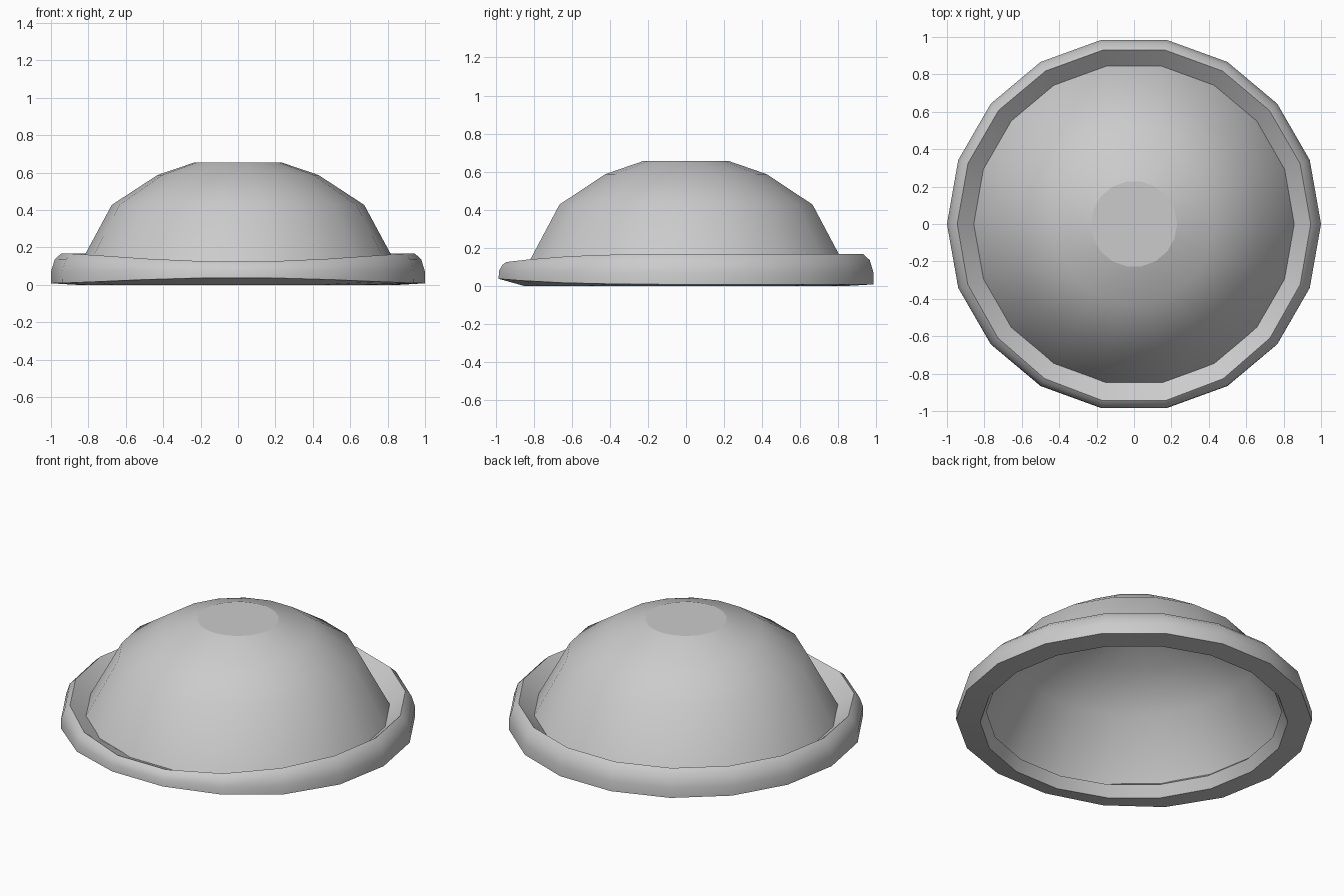
import bpy, bmesh, math

if "Cube" in bpy.data.objects:
    bpy.data.objects.remove(bpy.data.objects["Cube"])

SIDES = 18


def make_lathe(name, profile_at, closed, cap=False, angle=40):
    """Spin a profile (radius, z) around z; the profile may vary with the angle."""
    bm = bmesh.new()
    rows = []
    for i in range(SIDES):
        a = 2 * math.pi * i / SIDES
        rows.append([bm.verts.new((r * math.cos(a), r * math.sin(a), z))
                     for r, z in profile_at(a)])
    n = len(rows[0])
    for i in range(SIDES):
        a, b = rows[i], rows[(i + 1) % SIDES]
        for j in range(n if closed else n - 1):
            k = (j + 1) % n
            bm.faces.new((a[j], b[j], b[k], a[k]))
    if cap:
        bm.faces.new([row[-1] for row in rows])
    bmesh.ops.recalc_face_normals(bm, faces=bm.faces)
    mesh = bpy.data.meshes.new(name)
    bm.to_mesh(mesh)
    bm.free()
    obj = bpy.data.objects.new(name, mesh)
    bpy.context.collection.objects.link(obj)
    bpy.ops.object.select_all(action='DESELECT')
    obj.select_set(True)
    bpy.context.view_layer.objects.active = obj
    bpy.ops.object.shade_smooth_by_angle(angle=math.radians(angle))
    return obj


# Rim section: thinner and tilted up at the front (-y)
def rim_profile(a):
    f = max(0.0, -math.sin(a)) ** 3
    lift, drop = 0.036 * f, 0.045 * f
    return [(0.865, 0.0), (1.0, 0.008 + lift * 0.85),
            (1.0 - 0.003 * f, 0.07 + 0.01 * f),
            (0.98, 0.135 - drop * 0.6),
            (0.945 + 0.015 * f, 0.168 - drop),
            (0.83, 0.066)]


# Open dome with a small flat crown
def dome_profile(a):
    return [(0.862, 0.08), (0.675, 0.427), (0.43, 0.587), (0.23, 0.655)]


make_lathe("rim", rim_profile, closed=True)
dome = make_lathe("dome", dome_profile, closed=False, cap=True)
for p in dome.data.polygons:
    if len(p.vertices) > 4:
        p.use_smooth = False
